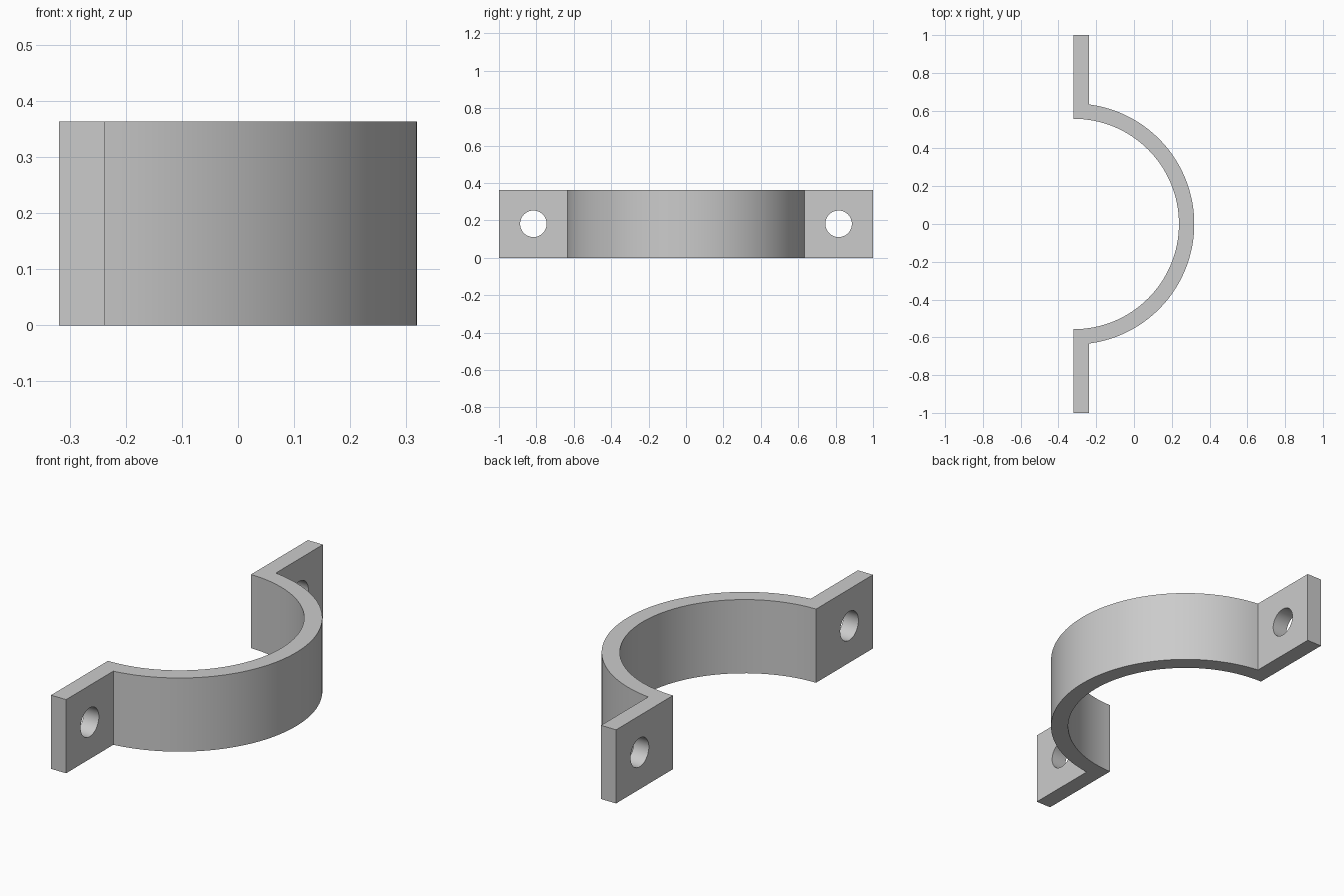
import bpy, bmesh, math

cube = bpy.data.objects.get("Cube")
if cube:
    bpy.data.objects.remove(cube, do_unlink=True)

BACK = -0.319          # mounting plane, also the arc centre in x
THICK = 0.082
OUTER, INNER = 0.638, 0.557
HEIGHT = 0.363
HOLE_Y, HOLE_R = 0.816, 0.071
STEPS = 64

grey = bpy.data.materials.new("plain grey")
grey.use_nodes = True
colour = (0.6, 0.6, 0.6, 1)
grey.diffuse_color = colour
grey.node_tree.nodes["Principled BSDF"].inputs["Base Color"].default_value = colour


def arc(radius, start, end):
    """Points of an arc about the strap centre."""
    angles = [start + (end - start) * i / STEPS for i in range(STEPS + 1)]
    return [(BACK + radius * math.cos(a), radius * math.sin(a)) for a in angles]


# Clamp outline: flange, outer arc, flange, inner arc
front = BACK + THICK
meet = math.acos(THICK / OUTER)
outline = [(BACK, -1), (front, -1)]
outline += arc(OUTER, -meet, meet)
outline += [(front, 1), (BACK, 1)]
outline += arc(INNER, math.pi / 2, -math.pi / 2)

bm = bmesh.new()
base = bm.faces.new([bm.verts.new((x, y, 0)) for x, y in outline])
top = bmesh.ops.extrude_face_region(bm, geom=[base])["geom"]
bmesh.ops.translate(bm, vec=(0, 0, HEIGHT),
                    verts=[v for v in top if isinstance(v, bmesh.types.BMVert)])
bmesh.ops.recalc_face_normals(bm, faces=bm.faces[:])
mesh = bpy.data.meshes.new("pipe_clamp")
bm.to_mesh(mesh)
bm.free()
clamp = bpy.data.objects.new("pipe_clamp", mesh)
bpy.context.collection.objects.link(clamp)
mesh.materials.append(grey)

# Bolt holes through both flanges
for side in (-1, 1):
    bpy.ops.mesh.primitive_cylinder_add(
        vertices=48, radius=HOLE_R, depth=THICK * 3,
        location=(BACK + THICK / 2, side * HOLE_Y, HEIGHT / 2),
        rotation=(0, math.pi / 2, 0))
    cutter = bpy.context.object
    cutter.name = "hole_cutter"
    cutter.hide_render = True
    cutter.data.materials.append(grey)
    cut = clamp.modifiers.new("bolt_hole", 'BOOLEAN')
    cut.operation = 'DIFFERENCE'
    cut.solver = 'EXACT'
    cut.object = cutter
    bpy.context.view_layer.objects.active = clamp
    bpy.ops.object.modifier_apply(modifier=cut.name)
    bpy.data.objects.remove(cutter, do_unlink=True)

# Smooth curved walls, crisp edges
bpy.ops.object.select_all(action='DESELECT')
clamp.select_set(True)
bpy.context.view_layer.objects.active = clamp
bpy.ops.object.shade_smooth_by_angle(angle=math.radians(30))
